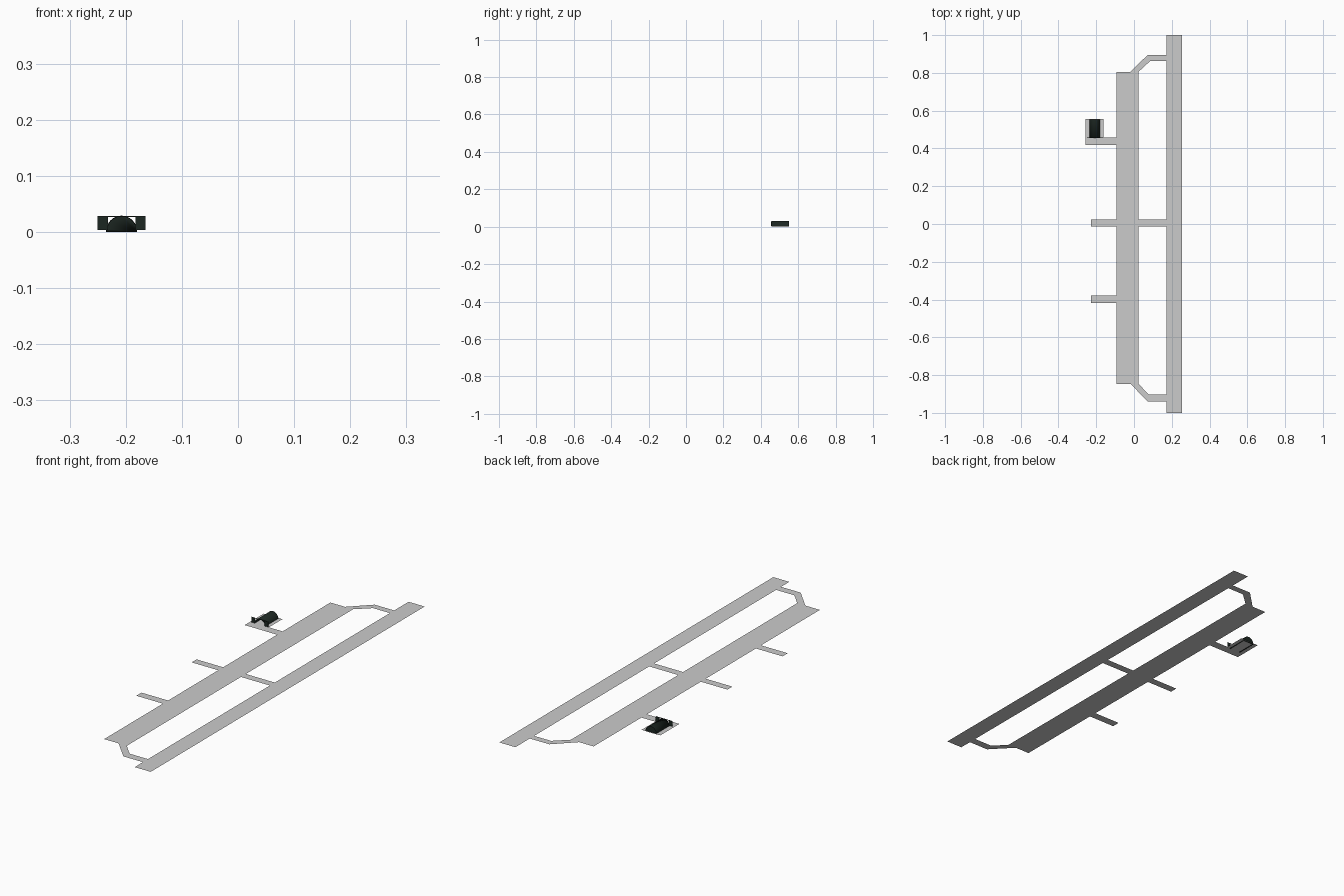
import bpy, math

if "Cube" in bpy.data.objects:
    bpy.data.objects.remove(bpy.data.objects["Cube"])

PAVE_Z = 0.003
CX, R = -0.2075, 0.028          # hangar centre and radius
Y0, Y1 = 0.456, 0.552           # hangar front and back

dark = bpy.data.materials.new("dark_green")
dark.diffuse_color = (0.012, 0.02, 0.016, 1)
dark.use_nodes = True
dark.node_tree.nodes["Principled BSDF"].inputs["Base Color"].default_value = dark.diffuse_color


def add_mesh(name, verts, faces, mat=None):
    me = bpy.data.meshes.new(name)
    me.from_pydata(verts, [], faces)
    ob = bpy.data.objects.new(name, me)
    bpy.context.collection.objects.link(ob)
    if mat:
        me.materials.append(mat)
    return ob


def slab(name, x0, x1, y0, y1, z=PAVE_Z):
    return add_mesh(name, [(x0, y0, z), (x1, y0, z), (x1, y1, z), (x0, y1, z)], [(0, 1, 2, 3)])


def ribbon(name, outer, inner):
    # Flat strip between two edges, always facing up
    n = len(outer)
    ob = add_mesh(name, [(x, y, PAVE_Z) for x, y in outer + inner],
                  [(i, i + 1, n + i + 1, n + i) for i in range(n - 1)])
    if ob.data.polygons[0].normal.z < 0:
        ob.data.flip_normals()
    return ob


def box(name, x0, x1, y0, y1, z0, z1, mat=None):
    v = [(x, y, z) for x in (x0, x1) for y in (y0, y1) for z in (z0, z1)]
    f = [(0, 1, 3, 2), (4, 6, 7, 5), (0, 4, 5, 1), (2, 3, 7, 6), (0, 2, 6, 4), (1, 5, 7, 3)]
    return add_mesh(name, v, f, mat)


# Runway and apron
slab("runway", 0.172, 0.254, -1, 1)
slab("apron", -0.092, 0.024, -0.846, 0.806)

# Angled taxiways at both ends and straight one in the middle
ribbon("taxiway_north", [(-0.018, 0.806), (0.072, 0.895), (0.172, 0.895)],
       [(0.024, 0.806), (0.086, 0.863), (0.172, 0.863)])
ribbon("taxiway_south", [(-0.018, -0.846), (0.072, -0.940), (0.172, -0.940)],
       [(0.024, -0.846), (0.078, -0.903), (0.172, -0.903)])
slab("taxiway_middle", 0.024, 0.172, -0.013, 0.023)

# Stub roads and hangar pad
slab("stub_south", -0.228, -0.092, -0.417, -0.379)
slab("stub_middle", -0.228, -0.092, -0.013, 0.023)
slab("stub_north", -0.258, -0.092, 0.417, 0.457)
slab("hangar_pad", -0.258, -0.162, 0.457, 0.556)

# Arched hangar: shell with open front and closed back
N = 16
arc = [(CX + R * math.cos(math.pi * i / N), R * math.sin(math.pi * i / N) * 1.05) for i in range(N + 1)]
m = N + 1
verts = [(x, Y0, z) for x, z in arc] + [(x, Y1, z) for x, z in arc]
faces = [(i, m + i, m + i + 1, i + 1) for i in range(N)]
faces.append(tuple(range(2 * m - 1, m - 1, -1)))
hangar = add_mesh("hangar_shell", verts, faces, dark)
hangar.data.flip_normals() if hangar.data.polygons[N // 2].normal.z < 0 else None
bpy.context.view_layer.objects.active = hangar
hangar.select_set(True)
bpy.ops.object.shade_smooth_by_angle()
solid = hangar.modifiers.new("thickness", 'SOLIDIFY')
solid.thickness = 0.0015
solid.offset = -1

# Opened sliding doors and their top rail
for side, s in (("left", -1), ("right", 1)):
    a, b = sorted((CX + s * 0.0245, CX + s * 0.0425))
    box("door_" + side, a, b, Y0 - 0.001, Y0 + 0.001, 0.004, 0.027, dark)
box("door_rail", CX - 0.0425, CX + 0.0425, Y0 - 0.001, Y0 + 0.001, 0.027, 0.0285, dark)
